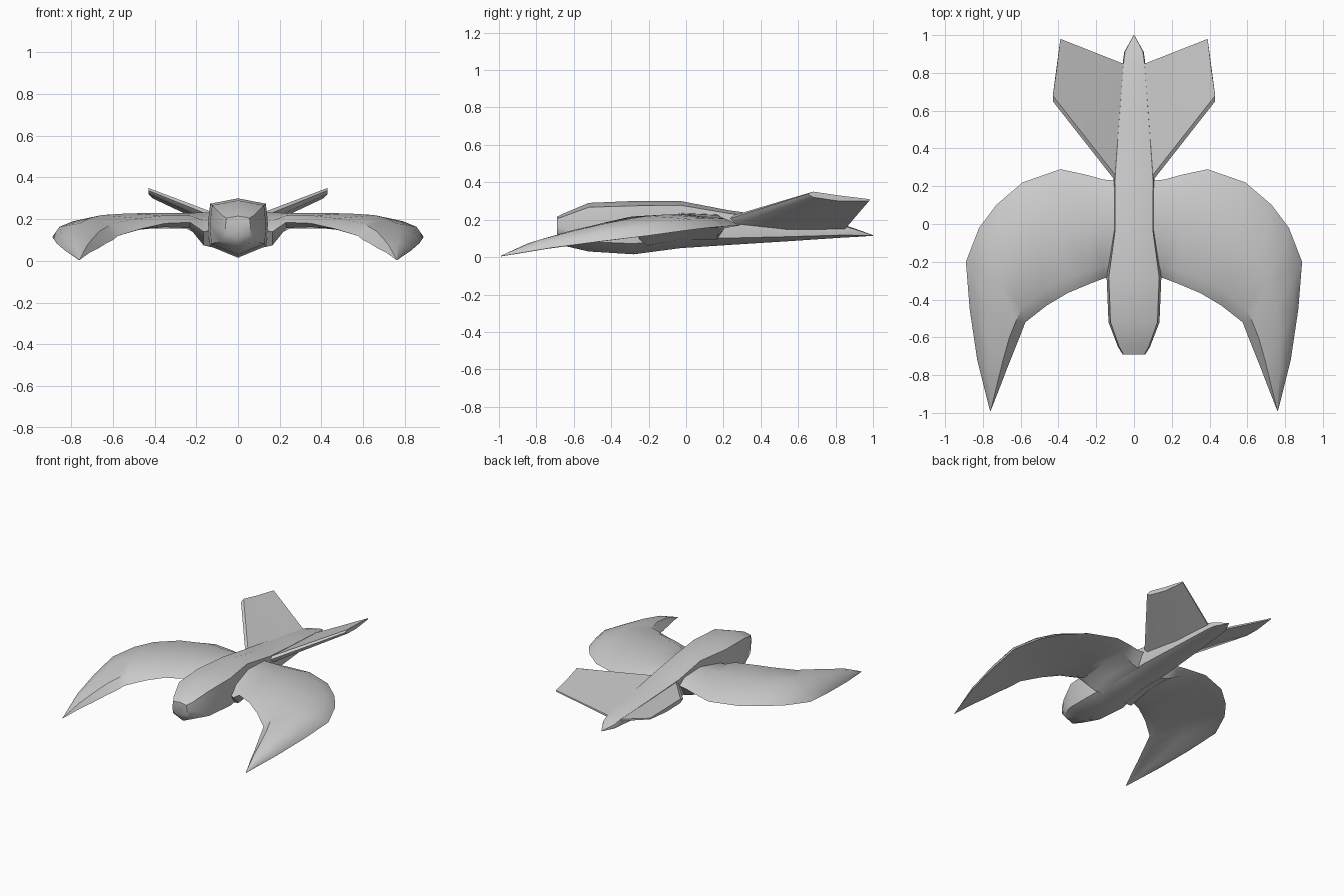
import bpy, bmesh, math


def loft(name, rings, mirror=False, angle=40):
    """Skin a row of closed rings and cap both ends."""
    bm = bmesh.new()
    rows = [[bm.verts.new(p) for p in ring] for ring in rings]
    n = len(rows[0])
    for a, b in zip(rows, rows[1:]):
        for i in range(n):
            j = (i + 1) % n
            bm.faces.new((a[i], a[j], b[j], b[i]))
    bm.faces.new(rows[0])
    bm.faces.new(rows[-1])
    bmesh.ops.remove_doubles(bm, verts=bm.verts, dist=0.0005)
    bmesh.ops.recalc_face_normals(bm, faces=bm.faces)
    mesh = bpy.data.meshes.new(name)
    bm.to_mesh(mesh)
    bm.free()
    ob = bpy.data.objects.new(name, mesh)
    bpy.context.collection.objects.link(ob)
    if mirror:
        ob.modifiers.new("mirror", "MIRROR").use_axis[0] = True
    bpy.ops.object.select_all(action="DESELECT")
    ob.select_set(True)
    bpy.context.view_layer.objects.active = ob
    bpy.ops.object.shade_smooth_by_angle(angle=math.radians(angle))
    return ob


# Body: y, half width, top z, bottom z
body = [(-0.69, 0.06, 0.215, 0.11), (-0.65, 0.085, 0.235, 0.06),
        (-0.52, 0.135, 0.29, 0.03), (-0.28, 0.145, 0.30, 0.015),
        (-0.03, 0.108, 0.30, 0.048), (0.23, 0.11, 0.25, 0.065),
        (0.55, 0.085, 0.207, 0.085), (0.85, 0.06, 0.17, 0.105),
        (0.91, 0.052, 0.15, 0.108), (1.0, 0.002, 0.118, 0.114)]


def body_ring(y, w, top, bot):
    h = top - bot
    half = [(0.92, 0.91), (1.0, 0.55), (0.95, 0.2)]
    right = [(w * x, y, bot + h * z) for x, z in half]
    left = [(-x, y, z) for x, y, z in reversed(right)]
    return [(0, y, top)] + right + [(0, y, bot)] + left


loft("body", [body_ring(*s) for s in body], angle=50)

# Wings: inner edge x y z, outer edge x y z, crest z, thickness
wing = [(0.10, -0.27, 0.15, 0.10, 0.23, 0.19, 0.235, 0.14),
        (0.165, -0.29, 0.14, 0.16, 0.235, 0.185, 0.232, 0.12),
        (0.23, -0.315, 0.185, 0.25, 0.26, 0.18, 0.23, 0.06),
        (0.35, -0.365, 0.18, 0.39, 0.29, 0.17, 0.23, 0.055),
        (0.46, -0.43, 0.155, 0.59, 0.22, 0.165, 0.228, 0.055),
        (0.575, -0.52, 0.12, 0.73, 0.10, 0.155, 0.22, 0.055),
        (0.60, -0.585, 0.10, 0.82, -0.02, 0.14, 0.205, 0.055),
        (0.63, -0.66, 0.085, 0.89, -0.20, 0.115, 0.18, 0.055),
        (0.67, -0.76, 0.06, 0.87, -0.45, 0.085, 0.14, 0.05),
        (0.71, -0.865, 0.04, 0.83, -0.72, 0.05, 0.09, 0.035),
        (0.759, -0.99, 0.005, 0.762, -0.99, 0.005, 0.007, 0.003)]


def wing_ring(lx, ly, lz, tx, ty, tz, crest, th):
    rise = crest - (lz + tz) / 2

    def at(t, bulge, drop):
        return (lx + (tx - lx) * t, ly + (ty - ly) * t,
                lz + (tz - lz) * t + rise * bulge - th * drop)
    return [at(0, 0, 0), at(0.12, 0.7, 0), at(0.5, 1, 0), at(0.87, 0.65, 0),
            at(1, 0, 0), at(0.87, 0.65, 0.95), at(0.5, 1, 1), at(0.12, 0.7, 1)]


loft("wings", [wing_ring(*s) for s in wing], mirror=True)

# Tail fins: V-shaped plates, front and back edge x y z, thickness
tail = [(0.0, 0.12, 0.18, 0.0, 0.85, 0.135, 0.05),
        (0.10, 0.23, 0.225, 0.06, 0.85, 0.165, 0.05),
        (0.43, 0.65, 0.35, 0.39, 0.98, 0.31, 0.03)]


def tail_ring(fx, fy, fz, bx, by, bz, th):
    mid = ((fx + bx) / 2, (fy + by) / 2, (fz + bz) / 2)
    return [(fx, fy, fz - th * 0.4), (fx, fy + 0.03, fz), mid, (bx, by, bz),
            (bx, by, bz - th * 0.3), (mid[0], mid[1], mid[2] - th),
            (fx, fy + 0.03, fz - th)]


loft("tail_fins", [tail_ring(*s) for s in tail], mirror=True)
